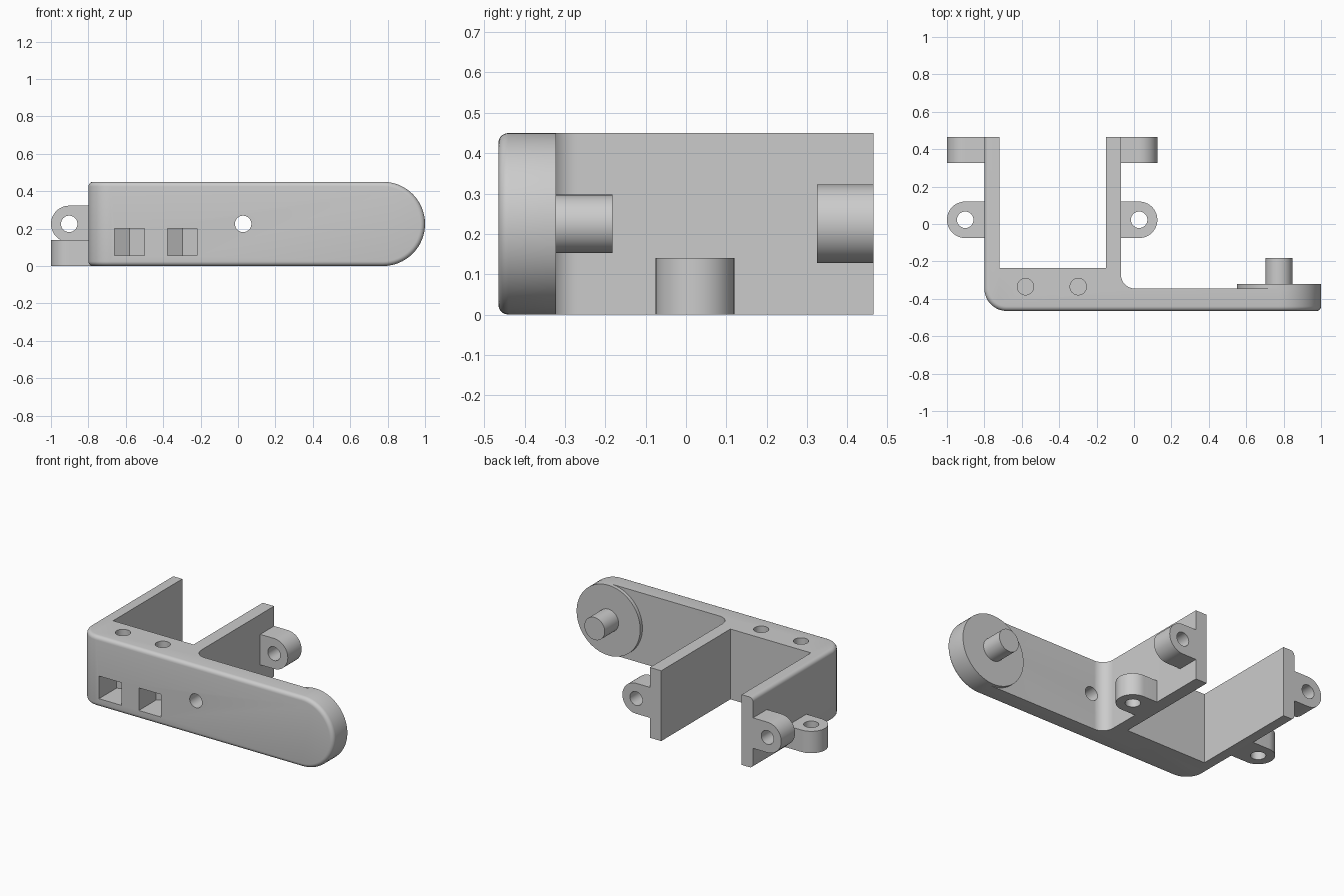
import bpy, bmesh
from math import sin, cos, pi, radians

if "Cube" in bpy.data.objects:
    bpy.data.objects.remove(bpy.data.objects["Cube"])

grey = bpy.data.materials.new("plain grey")
grey.use_nodes = True
grey.diffuse_color = (0.6, 0.6, 0.6, 1)
grey.node_tree.nodes["Principled BSDF"].inputs["Base Color"].default_value = (0.6, 0.6, 0.6, 1)

FRONT, BACK, TALL = -0.465, 0.465, 0.45
MID = TALL / 2
EDGE = 0.025


def arc(cx, cy, r, start, end, n=16):
    steps = [radians(start + (end - start) * i / n) for i in range(n + 1)]
    return [(cx + r * cos(a), cy + r * sin(a)) for a in steps]


def disc(cx, cy, r, n=48):
    return arc(cx, cy, r, 0, 360, n)[:-1]


def prism(name, outline, low, high, axis="Z"):
    """Extrude a 2D outline along Z (outline in XY) or Y (outline in XZ)."""
    bm = bmesh.new()
    place = (lambda u, v, w: (u, v, w)) if axis == "Z" else (lambda u, v, w: (u, w, v))
    rings = [[bm.verts.new(place(u, v, w)) for u, v in outline] for w in (low, high)]
    for ring in rings:
        bm.faces.new(ring)
    n = len(outline)
    for i in range(n):
        j = (i + 1) % n
        bm.faces.new((rings[0][i], rings[0][j], rings[1][j], rings[1][i]))
    bmesh.ops.recalc_face_normals(bm, faces=bm.faces)
    mesh = bpy.data.meshes.new(name)
    bm.to_mesh(mesh)
    bm.free()
    mesh.materials.append(grey)
    obj = bpy.data.objects.new(name, mesh)
    bpy.context.collection.objects.link(obj)
    return obj


def activate(obj):
    bpy.ops.object.select_all(action="DESELECT")
    obj.select_set(True)
    bpy.context.view_layer.objects.active = obj


def cut(obj, cutter):
    cutter.hide_render = True
    activate(obj)
    mod = obj.modifiers.new("cut", "BOOLEAN")
    mod.operation, mod.solver, mod.object = "DIFFERENCE", "EXACT", cutter
    bpy.ops.object.modifier_apply(modifier=mod.name)
    bpy.data.objects.remove(cutter)


def finish(obj):
    activate(obj)
    bpy.ops.object.shade_smooth_by_angle(angle=radians(30))


# Bracket body: two rear walls and the long front arm
END = 0.775
plan = arc(-0.68, FRONT + 0.12, 0.12, 180, 270)
plan += [(1.05, FRONT), (1.05, -0.345)]
plan += arc(0.005, -0.27, 0.075, 270, 180)
plan += [(-0.07, BACK), (-0.15, BACK), (-0.15, -0.235),
         (-0.72, -0.235), (-0.72, BACK), (-0.8, BACK)]
body = prism("bracket_body", plan, 0, TALL)

# Round off the arm end
trim = [(END, -0.1), (1.2, -0.1), (1.2, 0.6), (END, 0.6)]
trim += arc(END, MID, MID, 90, -90, 32)
cut(body, prism("end_trim", trim, -0.7, 0, "Y"))


# Soften the outer rim of the front and left sides
def on_rim(v):
    x, y, z = v.co
    return y < FRONT + 0.001 or x < -0.799 or (x < -0.679 and y < FRONT + 0.121)


bm = bmesh.new()
bm.from_mesh(body.data)
bmesh.ops.remove_doubles(bm, verts=bm.verts, dist=0.0001)
rim = [e for e in bm.edges
       if len(e.link_faces) == 2 and e.calc_face_angle() > 0.6
       and all(on_rim(v) for v in e.verts)
       and not all(v.co.y > BACK - 0.01 for v in e.verts)]
bmesh.ops.bevel(bm, geom=rim, offset=EDGE, offset_type="OFFSET", segments=5,
                profile=0.5, affect="EDGES", clamp_overlap=False)
bm.to_mesh(body.data)
bm.free()

# Nut slots in the front with screw holes from above
for x in (-0.58, -0.298):
    slot = [(x - 0.079, -0.6), (x + 0.079, -0.6), (x + 0.079, -0.289),
            (x, -0.243), (x - 0.079, -0.289)]
    cut(body, prism("nut_slot", slot, 0.055, 0.2))
    cut(body, prism("screw_hole", disc(x, -0.335, 0.044), 0.13, 0.6))

# Access hole through the arm
cut(body, prism("access_hole", disc(0.0275, MID, 0.044), -0.7, 0, "Y"))
finish(body)

# Hinge disc and pin on the arm end
finish(prism("hinge_disc", disc(END, MID, MID, 64), -0.345, -0.322, "Y"))
finish(prism("hinge_pin", disc(END, MID, 0.072), -0.324, -0.182, "Y"))


# Mounting lugs on the outside of both walls
def lug(name, x, v, side, low, high, axis):
    r = 0.0975
    stem = x - side * (0.13 if side < 0 else 0.0985)
    outline = [(stem, v - r), (stem, v + r)]
    outline += [(x + side * (px - x), py) for px, py in arc(x, v, r, 90, -90, 24)]
    obj = prism(name, outline, low, high, axis)
    cut(obj, prism("lug_hole", disc(x, v, 0.044), low - 0.1, high + 0.1, axis))
    finish(obj)


for label, x, side in (("right", -0.9025, -1), ("left", 0.0275, 1)):
    lug(label + "_rear_lug", x, MID, side, 0.325, BACK, "Y")
    lug(label + "_base_lug", x, 0.0225, side, 0, 0.14, "Z")
